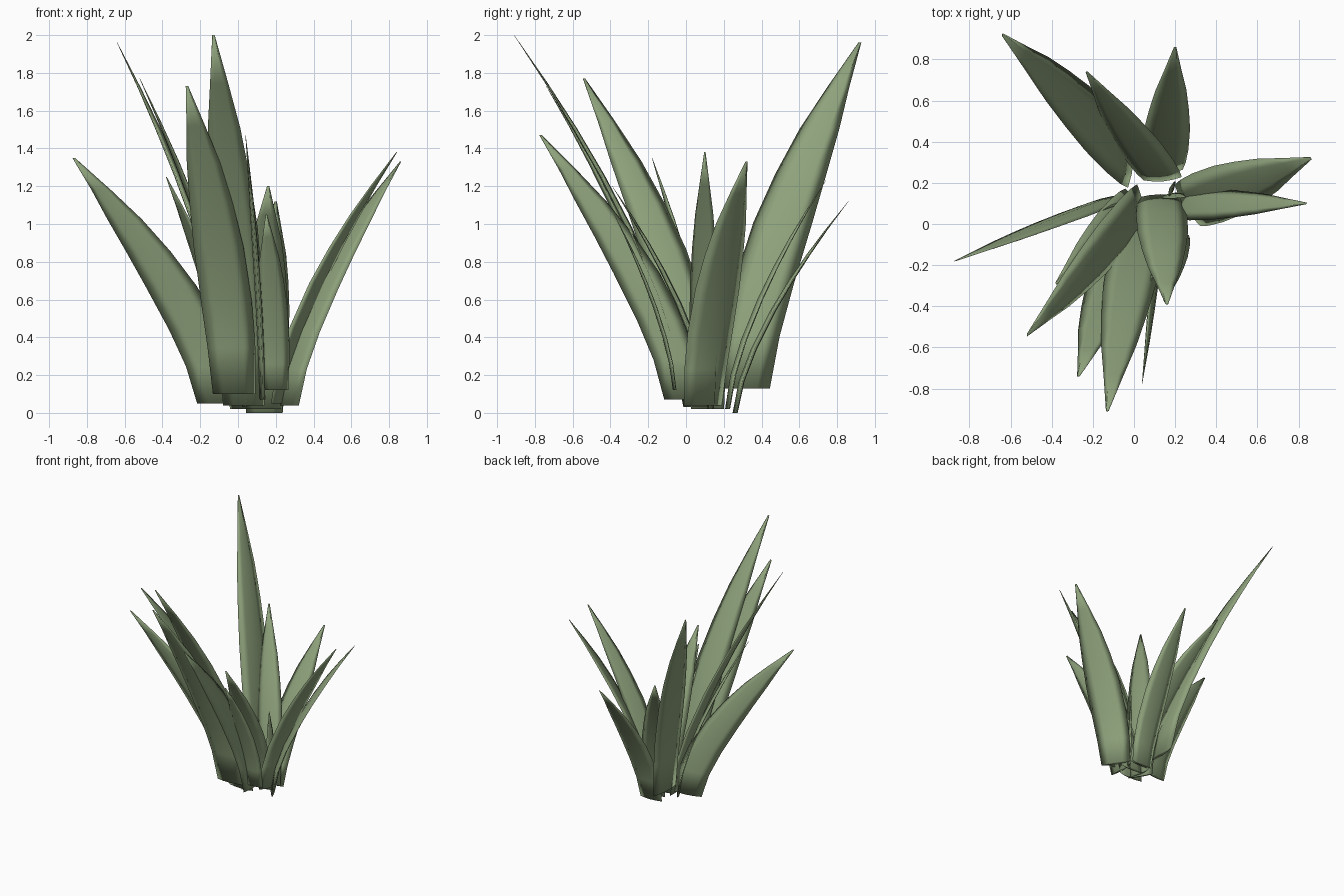
import bpy
from math import sin, cos, radians
from mathutils import Vector

cube = bpy.data.objects.get("Cube")
if cube:
    bpy.data.objects.remove(cube)

# Leaf green
green = bpy.data.materials.new("leaf_green")
green.use_nodes = True
color = (0.27, 0.36, 0.20, 1)
green.diffuse_color = color
bsdf = green.node_tree.nodes["Principled BSDF"]
bsdf.inputs["Base Color"].default_value = color
bsdf.inputs["Roughness"].default_value = 0.8

# Relative blade width from base to tip
PROFILE = [(0, .84), (.15, .94), (.3, 1), (.48, .98),
           (.62, .85), (.75, .66), (.87, .37), (1, .05)]
# Lens-shaped section: position across the blade, offset through it
SECTION = [(-1, 0), (-.5, -.05), (0, -.07), (.5, -.05),
           (1, 0), (.5, .05), (0, .07), (-.5, .05)]


def make_leaf(name, base, tip, angle, width):
    """Thin solid blade with level sections that bends outward as it rises."""
    base, tip = Vector(base), Vector(tip)
    side = Vector((cos(radians(angle)), sin(radians(angle)), 0))
    normal = Vector((-side.y, side.x, 0))
    n = len(SECTION)
    verts, faces = [], []
    for row, (t, w) in enumerate(PROFILE):
        center = base.lerp(tip, t ** 1.5)
        center.z = base.z + (tip.z - base.z) * t
        for s, d in SECTION:
            verts.append(center + (side * (s / 2) + normal * d) * w * width)
        if row:
            a = (row - 1) * n
            for i in range(n):
                j = (i + 1) % n
                faces.append((a + i, a + j, a + n + j, a + n + i))
    # Close the base and the tip
    faces.append(tuple(reversed(range(n))))
    faces.append(tuple(range(len(verts) - n, len(verts))))
    mesh = bpy.data.meshes.new(name)
    mesh.from_pydata(verts, [], faces)
    mesh.materials.append(green)
    mesh.shade_smooth()
    obj = bpy.data.objects.new(name, mesh)
    bpy.context.collection.objects.link(obj)


# Tall leaves
make_leaf("front_tall_leaf", (.03, 0, .04), (-.13, -.91, 2), 0, .26)
make_leaf("back_tall_leaf", (-.02, .31, .13), (-.64, .92, 1.96), 86, .32)
make_leaf("front_right_tall_leaf", (.03, .09, .03), (-.52, -.54, 1.77), 98, .25)
make_leaf("front_inner_leaf", (-.02, -.07, .1), (-.27, -.74, 1.73), 4, .27)

# Side leaves
make_leaf("right_leaf", (-.1, .12, .05), (-.87, -.18, 1.35), 8, .28)
make_leaf("left_leaf", (.21, .09, .05), (.84, .10, 1.38), 60, .17)
make_leaf("left_back_leaf", (.26, .09, .04), (.86, .32, 1.33), 122, .28)

# Front and back leaves
make_leaf("front_edge_leaf", (.13, -.01, .07), (.04, -.77, 1.47), 92, .25)
make_leaf("front_low_leaf", (.13, .13, .02), (.16, -.39, 1.2), 0, .25)
make_leaf("front_right_low_leaf", (0, .1, .02), (-.38, -.29, 1.25), 120, .2)
make_leaf("back_inner_leaf", (.14, .22, .02), (-.23, .74, 1.23), 5, .22)
make_leaf("back_low_leaf", (.14, .26, 0), (.20, .86, 1.12), 2, .23)

# Young leaves in the middle
make_leaf("front_young_leaf", (.2, -.06, .12), (.15, -.38, 1.05), 5, .16)
make_leaf("middle_young_leaf", (.19, .17, .02), (.17, .17, .65), 70, .08)
make_leaf("left_young_leaf", (.16, .14, .02), (.25, .13, .48), 20, .08)
